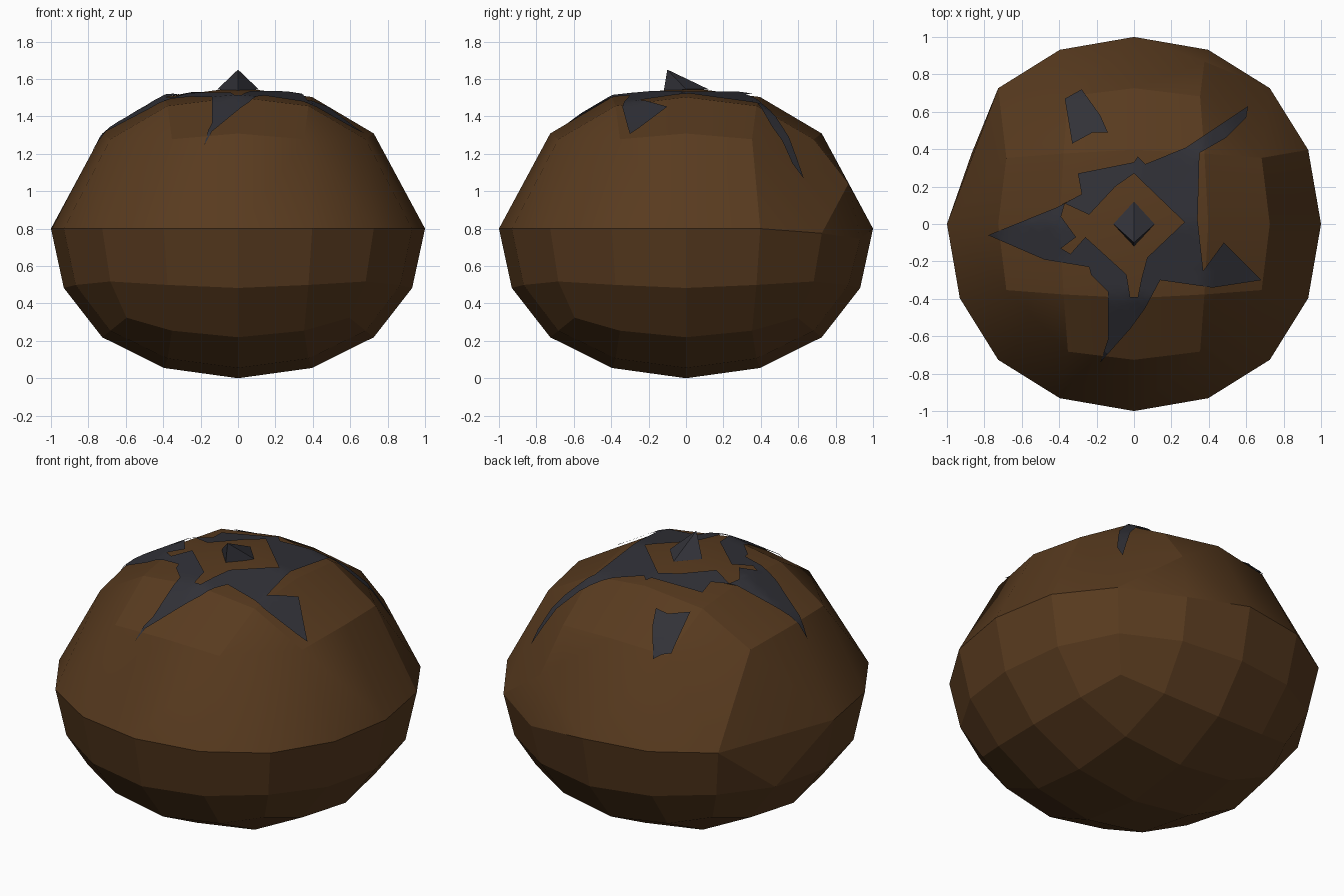
import bpy, bmesh, math
from mathutils import Vector
from mathutils.bvhtree import BVHTree

if "Cube" in bpy.data.objects:
    bpy.data.objects.remove(bpy.data.objects["Cube"])


def material(name, rgb):
    m = bpy.data.materials.new(name)
    m.diffuse_color = (*rgb, 1)
    m.use_nodes = True
    m.node_tree.nodes["Principled BSDF"].inputs["Base Color"].default_value = m.diffuse_color
    return m


def make_object(name, bm, mat):
    me = bpy.data.meshes.new(name)
    bm.to_mesh(me)
    bm.free()
    me.materials.append(mat)
    ob = bpy.data.objects.new(name, me)
    bpy.context.collection.objects.link(ob)
    return ob


def activate(ob):
    bpy.ops.object.select_all(action='DESELECT')
    ob.select_set(True)
    bpy.context.view_layer.objects.active = ob


brown = material("brown skin", (0.098, 0.043, 0.0135))
dark = material("dark grey leaf", (0.031, 0.031, 0.039))

# Fruit body: twice subdivided cube, squashed differently above and below
bm = bmesh.new()
bmesh.ops.create_cube(bm, size=2)
body = make_object("fruit_body", bm, brown)
activate(body)
sub = body.modifiers.new("round", 'SUBSURF')
sub.levels = 2
bpy.ops.object.modifier_apply(modifier=sub.name)

# Leave out some points of the upper half and wrap what remains
size = max(v.co.x for v in body.data.vertices)
bm = bmesh.new()
for v in body.data.vertices:
    x, y, z = v.co / size
    corner = z > 0.2 and abs(x) > 0.5 and abs(y) > 0.5
    shoulder = 0.2 < z < 0.47 and not (y > 0.8 and x > 0.2)
    widest_gap = abs(z) < 0.01 and x < -0.85 and 0.2 < y < 0.6
    if corner or shoulder or widest_gap:
        continue
    height = 0.8 + z * (0.8 if z < 0 else 0.755 if z > 0.85 else 0.70)
    if abs(z) < 0.01 and x > 0.2 and y > 0.6:      # sagging back right rim
        height = 0.745 if y > 0.85 else 0.775
    elif 0.2 < z < 0.47:
        height = 1.04
    bm.verts.new((x, y, height))
bmesh.ops.convex_hull(bm, input=bm.verts[:])
bmesh.ops.recalc_face_normals(bm, faces=bm.faces[:])
bmesh.ops.join_triangles(bm, faces=bm.faces[:], angle_face_threshold=math.radians(12),
                         angle_shape_threshold=math.radians(60))
surface = BVHTree.FromBMesh(bm)
bm.to_mesh(body.data)
bm.free()
activate(body)
bpy.ops.object.shade_smooth_by_angle(angle=math.radians(20))
for p in body.data.polygons:
    if p.center.z < 0.77:
        p.use_smooth = False


def draped(name, loops):
    """Fill flat outlines and lay them on the fruit."""
    bm = bmesh.new()
    for pts in loops:
        vs = [bm.verts.new((x, y, 0)) for x, y in pts]
        for a, b in zip(vs, vs[1:] + vs[:1]):
            bm.edges.new((a, b))
    bmesh.ops.triangle_fill(bm, edges=bm.edges[:], use_beauty=True, normal=(0, 0, 1))
    for _ in range(4):
        long_edges = [e for e in bm.edges if e.calc_length() > 0.08]
        if long_edges:
            bmesh.ops.subdivide_edges(bm, edges=long_edges, cuts=1)
            bmesh.ops.triangulate(bm, faces=bm.faces[:])
    for v in bm.verts:
        hit = surface.ray_cast(Vector((v.co.x, v.co.y, 3)), Vector((0, 0, -1)))[0]
        r = math.hypot(v.co.x, v.co.y)
        v.co.z = (hit.z if hit else 1.1) + 0.014 + 0.1 * max(0, r - 0.7)
    for f in bm.faces:
        f.normal_update()
        if f.normal.z < 0:
            f.normal_flip()
    ob = make_object(name, bm, dark)
    activate(ob)
    bpy.ops.object.shade_smooth_by_angle(angle=math.radians(20))
    return ob


# Leaf crown: star outline with an opening in the middle
north_east = [(.35, .38), (.49, .46), (.60, .57), (.61, .63), (.49, .55), (.28, .41)]
north = [(.06, .32), (.02, .36), (0, .33), (-.30, .27), (-.28, .16)]
west = [(-.41, .09), (-.78, -.06), (-.48, -.19), (-.24, -.23)]
south = [(-.23, -.27), (-.14, -.36), (-.14, -.62), (-.18, -.74), (-.02, -.56),
         (.06, -.45), (.14, -.30)]
east = [(.42, -.34), (.68, -.30), (.48, -.10), (.37, -.25), (.34, .02)]
opening = [(0, .27), (.27, .01), (.07, -.18), (.04, -.29), (.02, -.39), (-.02, -.39),
           (-.04, -.27), (-.26, -.07), (-.34, -.16), (-.39, -.13), (-.31, -.07),
           (-.39, .04), (-.37, .11), (-.24, .05), (-.1, .2)]
draped("leaf_crown", [north_east + north + west + south + east, opening])

# Separate leaf tip on the back left
draped("back_leaf_tip", [[(-.37, .67), (-.28, .72), (-.18, .58), (-.14, .49),
                          (-.22, .49), (-.33, .43)]])

# Stem: small leaning pyramid
bm = bmesh.new()
base = [bm.verts.new(p) for p in ((.11, 0, 1.545), (0, .12, 1.545),
                                  (-.11, 0, 1.545), (0, -.12, 1.53))]
tip = bm.verts.new((0, -.1, 1.65))
for a, b in zip(base, base[1:] + base[:1]):
    bm.faces.new((a, b, tip))
bm.faces.new(base[::-1])
make_object("stem", bm, dark)
